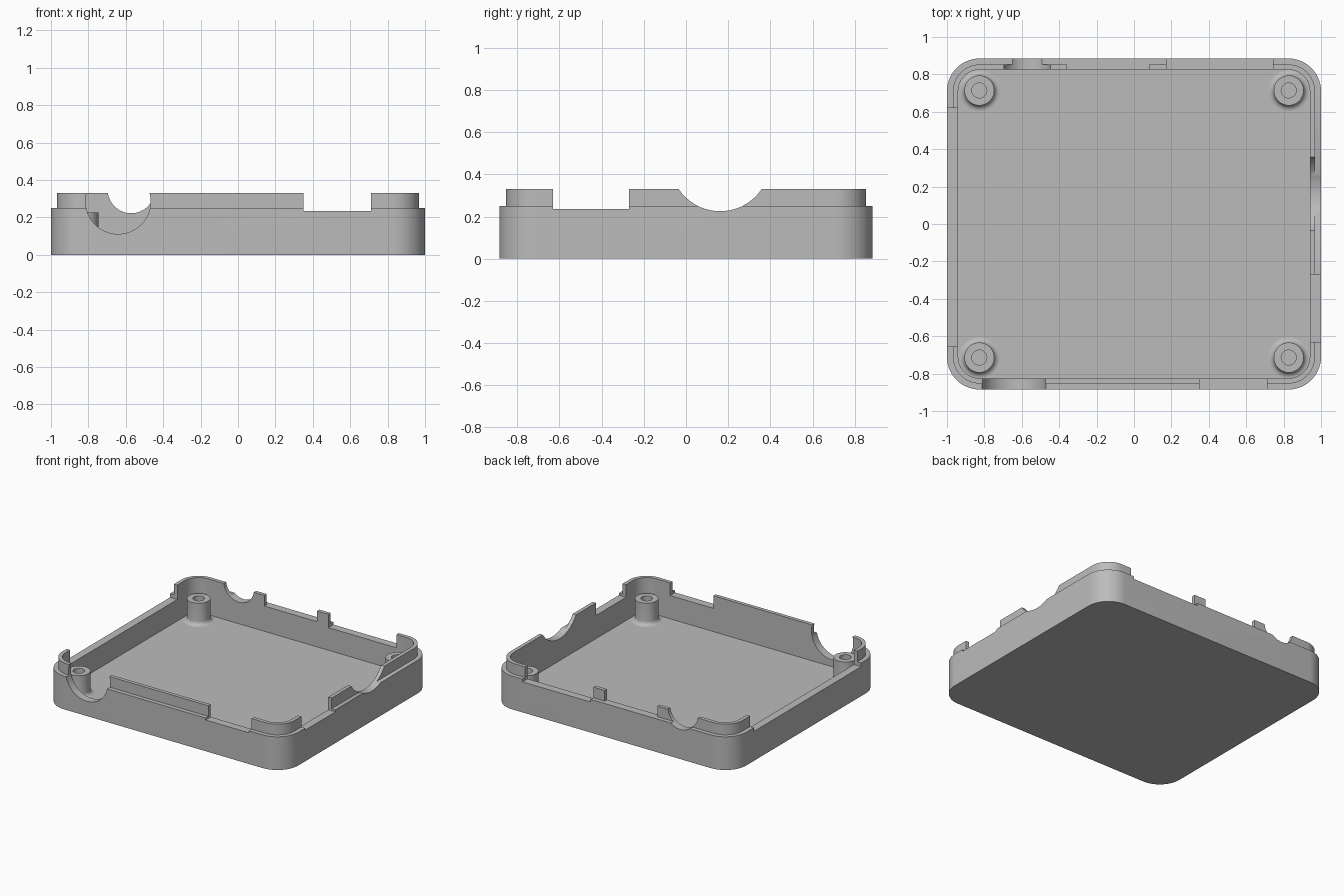
import bpy, bmesh, math
from mathutils import Matrix, Vector

cube = bpy.data.objects.get("Cube")
if cube:
    bpy.data.objects.remove(cube, do_unlink=True)

# One plain grey plastic
grey = bpy.data.materials.new("grey_plastic")
grey.use_nodes = True
COLOUR = (0.5, 0.5, 0.5, 1)
grey.diffuse_color = COLOUR
grey.node_tree.nodes["Principled BSDF"].inputs["Base Color"].default_value = COLOUR

FLOOR, RIM, LIP, NOTCH = 0.06, 0.25, 0.33, 0.235


def make_object(name, bm):
    bmesh.ops.recalc_face_normals(bm, faces=bm.faces)
    mesh = bpy.data.meshes.new(name)
    bm.to_mesh(mesh)
    bm.free()
    mesh.materials.append(grey)
    obj = bpy.data.objects.new(name, mesh)
    bpy.context.collection.objects.link(obj)
    return obj


def activate(obj):
    bpy.ops.object.select_all(action='DESELECT')
    obj.select_set(True)
    bpy.context.view_layer.objects.active = obj


def smooth(obj):
    activate(obj)
    bpy.ops.object.shade_smooth_by_angle(angle=math.radians(30))


def bridge(bm, a, b):
    n = len(a)
    for i in range(n):
        bm.faces.new((a[i], a[(i + 1) % n], b[(i + 1) % n], b[i]))


def rounded_loop(bm, hx, hy, r, z, steps=14):
    """Ring of vertices around a rounded rectangle."""
    ring = []
    for k, (sx, sy) in enumerate(((1, 1), (-1, 1), (-1, -1), (1, -1))):
        for i in range(steps + 1):
            a = math.pi / 2 * (k + i / steps)
            ring.append(bm.verts.new((sx * (hx - r) + r * math.cos(a),
                                      sy * (hy - r) + r * math.sin(a), z)))
    return ring


# Tray: outer wall, stepped lip, inner wall and floor
outer, lip, inner = (1.0, 0.885, 0.175), (0.968, 0.853, 0.143), (0.94, 0.825, 0.115)
bm = bmesh.new()
rings = [rounded_loop(bm, *size, z) for size, z in (
    (outer, 0), (outer, RIM), (lip, RIM), (lip, LIP), (inner, LIP), (inner, FLOOR))]
for a, b in zip(rings, rings[1:]):
    bridge(bm, a, b)
bm.faces.new(rings[0])
bm.faces.new(rings[-1])
tray = make_object("tray", bm)

# Cutters for the rim: straight notches and round cable openings
bm = bmesh.new()


def cut_box(x0, x1, y0, y1, z0, z1=0.5):
    size = Vector((x1 - x0, y1 - y0, z1 - z0))
    centre = Vector((x0 + x1, y0 + y1, z0 + z1)) / 2
    bmesh.ops.create_cube(bm, size=1, matrix=Matrix.LocRotScale(centre, None, size))


def cut_round(centre, r, axis, depth=0.24):
    turn = Matrix.Rotation(math.pi / 2, 4, axis)
    bmesh.ops.create_cone(bm, cap_ends=True, segments=64, radius1=r, radius2=r, depth=depth,
                          matrix=Matrix.Translation(centre) @ turn)


cut_box(0.35, 0.71, -1.0, -0.75, NOTCH)         # front notch
cut_box(0.85, 1.1, -0.63, -0.27, NOTCH)         # right side notch
cut_box(-1.1, -0.85, -0.655, 0.62, 0.222)       # long side notch
cut_box(0.175, 0.742, 0.75, 1.0, NOTCH - 0.005)  # back notch
cut_box(-0.358, 0.08, 0.75, 1.0, RIM)           # back lip gap
cut_round((-0.641, -0.88, 0.285), 0.174, 'X')   # front opening
cut_round((-0.571, 0.88, 0.348), 0.126, 'X')    # back opening
cut_round((0.98, 0.162, 0.462), 0.237, 'Y')     # side opening
cutter = make_object("rim_cutter", bm)
cutter.hide_render = True

mod = tray.modifiers.new("rim_cuts", 'BOOLEAN')
mod.operation = 'DIFFERENCE'
mod.solver = 'EXACT'
mod.object = cutter
activate(tray)
bpy.ops.object.modifier_apply(modifier=mod.name)
bpy.data.objects.remove(cutter, do_unlink=True)
smooth(tray)

# Screw posts: turned profile with a filleted foot and a central hole
fillet = 0.03
profile = [(0.08 + fillet * (1 - math.sin(t)), FLOOR + fillet * (1 - math.cos(t)))
           for t in (math.pi / 2 * i / 6 for i in range(7))]
profile += [(0.08, 0.225), (0.04, 0.225), (0.04, FLOOR - 0.005)]


def screw_post(name, x, y, segments=40):
    bm = bmesh.new()
    rings = [[bm.verts.new((x + r * math.cos(2 * math.pi * i / segments),
                            y + r * math.sin(2 * math.pi * i / segments), z))
              for i in range(segments)] for r, z in profile]
    for a, b in zip(rings, rings[1:]):
        bridge(bm, a, b)
    # Close the ring under the floor so the post is solid
    bridge(bm, rings[-1], rings[0])
    smooth(make_object(name, bm))


for side, x in (("left", 0.827), ("right", -0.827)):
    for end, y in (("front", -0.714), ("back", 0.714)):
        screw_post(f"screw_post_{end}_{side}", x, y)
